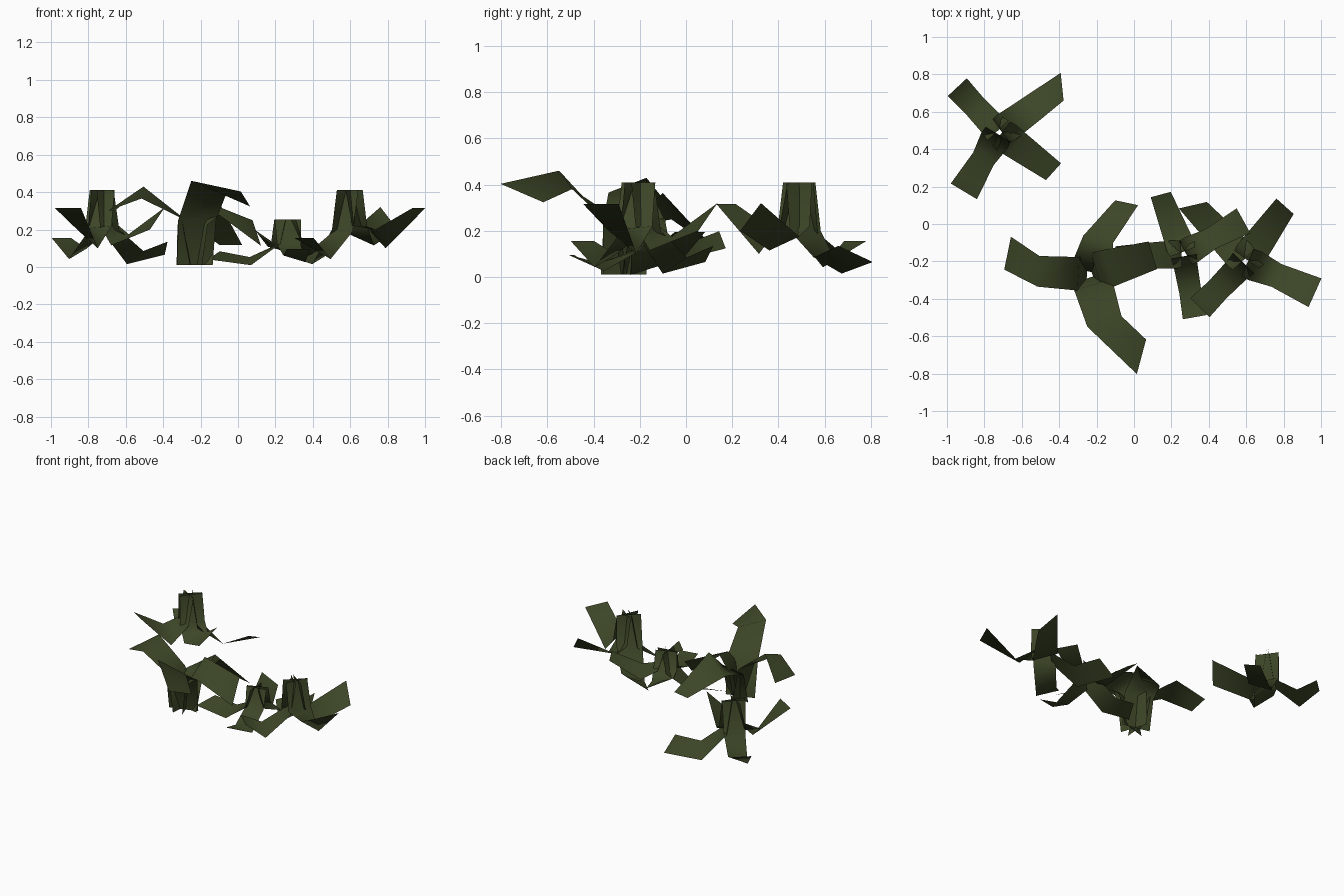
import bpy, math
from mathutils import Vector

if "Cube" in bpy.data.objects:
    bpy.data.objects.remove(bpy.data.objects["Cube"])

green = bpy.data.materials.new("dark olive green")
green.diffuse_color = (0.045, 0.061, 0.020, 1)
green.use_nodes = True
green.node_tree.nodes["Principled BSDF"].inputs["Base Color"].default_value = green.diffuse_color

TOP = 0.41  # height of a hanging clump

# Four leaf shapes: width, sections (radius, height, rise of left edge)
LEAVES = [
    (0.165, [(0.012, TOP, 0), (0.045, 0.20, 0), (0.21, 0.05, -0.035), (0.415, 0.10, -0.035)]),
    (0.140, [(0.012, TOP, 0), (0.045, 0.19, 0), (0.20, 0.07, -0.028), (0.33, 0.155, 0)]),
    (0.163, [(0.012, TOP, 0), (0.05, 0.22, 0), (0.165, 0.15, -0.05), (0.368, 0.315, 0)]),
    (0.170, [(0.012, TOP, 0), (0.04, 0.22, 0), (0.11, 0.145, 0.03), (0.358, 0.26, 0.06)]),
]


def leaf(shape, angle, bend, skew, tip, length, wide, zs, flip):
    """Edge points of one strip leaf, in pairs from root to tip."""
    width, sections = shape
    side = -1 if flip else 1          # a flipped clump is mirrored in its plan
    pts = []
    for i, (r, z, rise) in enumerate(sections):
        last = i == 3
        a = math.radians(angle + (0 if last else bend))
        yaw = a + math.radians(skew if last else 0)
        root = 0.155 if i == 0 else width
        half = math.sqrt((root / 2) ** 2 - rise ** 2) * wide * (tip if last else 1)
        left = Vector((-math.sin(yaw), math.cos(yaw), 0)) * half * side
        mid = Vector((math.cos(a), math.sin(a), 0)) * r * length
        for s in (1, -1):
            h = z + s * rise
            h = 0.01 + (TOP - h) * zs if flip else h * zs
            p = mid + left * s
            pts.append(Vector((p.x, p.y, h)))
    return pts


def clump(name, x, y, angles, lengths, wide, zs, bends=(0,) * 4,
          skews=(-30, 0, 0, -6), tips=(1,) * 4, flip=False):
    verts, faces = [], []
    for shape, a, b, sk, t, l in zip(LEAVES, angles, bends, skews, tips, lengths):
        n = len(verts)
        verts += leaf(shape, a, b, sk, t, l, wide, zs, flip)
        faces += [(k, k + 2, k + 3, k + 1) for k in range(n, n + 6, 2)]
    me = bpy.data.meshes.new(name)
    me.from_pydata(verts, [], faces)
    me.materials.append(green)
    for p in me.polygons:
        p.use_smooth = True
    ob = bpy.data.objects.new(name, me)
    ob.location = (x, y, 0)
    bpy.context.collection.objects.link(ob)


# Three drooping clumps with the same leaves
clump("back_leaf_clump", -0.72, 0.49, [36, 133, 239, -36], (1,) * 4, 1.0, 1.0)
clump("right_leaf_clump", 0.595, -0.20, [133, 225.6, 335.8, 54.2],
      (0.99, 1.05, 1.11, 1.015), 1.03, 1.0)
clump("small_leaf_clump", 0.265, -0.16, [183, 280, 29, 111],
      (0.95, 1.04, 0.995, 0.95), 0.92, 0.62)

# Large upright clump with arching leaves
clump("upright_leaf_clump", -0.235, -0.27, [-58, 165.5, 63, 17],
      (1.25, 1.38, 1.17, 0.98), 1.28, 1.14, bends=(-15, 11, 14, 2),
      skews=(43, 3, 15, 0), tips=(1, 1, 0.6, 1), flip=True)
